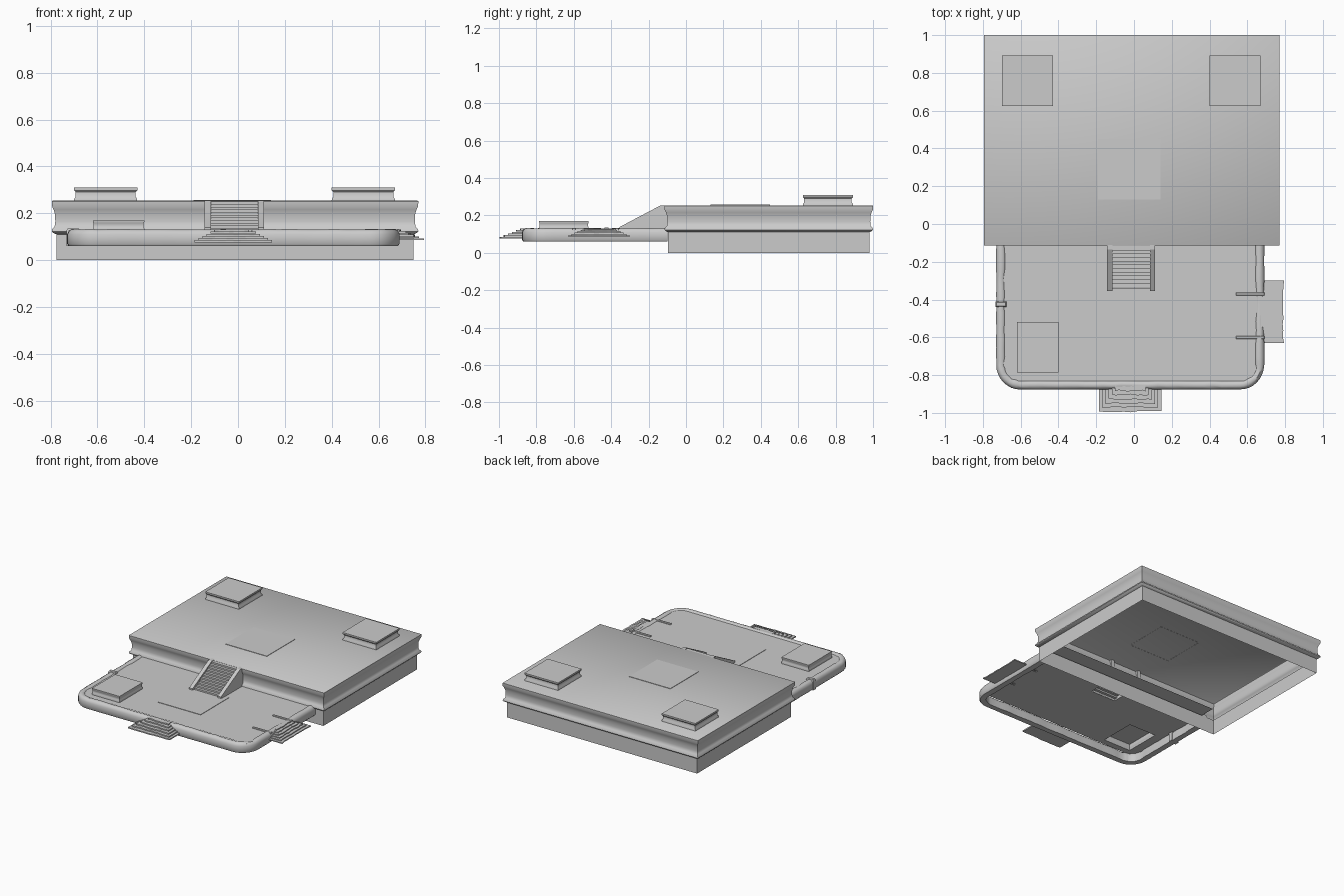
import bpy, bmesh, math, random
from mathutils import Vector

random.seed(4)
cube = bpy.data.objects.get("Cube")
if cube:
    bpy.data.objects.remove(cube, do_unlink=True)

stone = bpy.data.materials.new("grey stone")
stone.use_nodes = True
GREY = (0.6, 0.6, 0.6, 1)
stone.diffuse_color = GREY
stone.node_tree.nodes["Principled BSDF"].inputs["Base Color"].default_value = GREY


def finish(name, bm, smooth=None):
    bmesh.ops.remove_doubles(bm, verts=bm.verts, dist=0.00005)
    bmesh.ops.recalc_face_normals(bm, faces=bm.faces)
    mesh = bpy.data.meshes.new(name)
    bm.to_mesh(mesh)
    bm.free()
    mesh.materials.append(stone)
    ob = bpy.data.objects.new(name, mesh)
    bpy.context.collection.objects.link(ob)
    if smooth:
        bpy.ops.object.select_all(action='DESELECT')
        ob.select_set(True)
        bpy.context.view_layer.objects.active = ob
        bpy.ops.object.shade_smooth_by_angle(angle=math.radians(smooth))
    return ob


def loft(bm, rings, closed=True):
    """Skin a list of point rings with quads."""
    rows = [[bm.verts.new(p) for p in r] for r in rings]
    n = len(rows[0])
    for a, b in zip(rows, rows[1:]):
        for i in range(n if closed else n - 1):
            j = (i + 1) % n
            bm.faces.new((a[i], a[j], b[j], b[i]))
    return rows


def rect_ring(x0, x1, y0, y1, z, inset=0.0):
    x0, x1, y0, y1 = x0 + inset, x1 - inset, y0 + inset, y1 - inset
    return [(x0, y0, z), (x1, y0, z), (x1, y1, z), (x0, y1, z)]


def moulded_block(name, bounds, profile, smooth=40, bottom=False):
    """Rectangular block whose walls follow an (inset, z) profile."""
    bm = bmesh.new()
    rows = loft(bm, [rect_ring(*bounds, z, i) for i, z in profile])
    bm.faces.new(rows[-1])
    if bottom:
        bm.faces.new(rows[0])
    return finish(name, bm, smooth)


def extrude_x(name, profile, x0, x1, closed=True):
    """Push a (y, z) profile from x0 to x1."""
    bm = bmesh.new()
    rows = loft(bm, [[(x, y, z) for y, z in profile] for x in (x0, x1)], closed)
    if closed:
        for r in rows:
            bm.faces.new(r)
    return finish(name, bm)


# Upper terrace: hollow base with moulded cornice
PLATFORM = (-0.795, 0.77, -0.115, 1.0)
moulded_block("upper_terrace", PLATFORM, [
    (0.02, 0), (0.02, 0.11), (0.006, 0.116), (0, 0.123), (0.002, 0.133),
    (0.012, 0.142), (0.015, 0.165), (0.014, 0.195), (0.008, 0.215),
    (0.001, 0.23), (0, 0.251), (0.004, 0.254)], smooth=50)
moulded_block("upper_paving", (-0.19, 0.14, 0.13, 0.45), [(0, 0.253), (0, 0.257)])

# Pedestals on the upper terrace
for side, x in (("right", -0.70), ("left", 0.40)):
    moulded_block(side + "_pedestal", (x, x + 0.27, 0.625, 0.893), [
        (0, 0.254), (0.001, 0.262), (0.007, 0.27), (0.007, 0.29),
        (0, 0.298), (0, 0.309)])

# Lower terrace floor, open beneath the pedestal and the stairs
FLOOR = 0.124
POST = (-0.62, -0.40, -0.785, -0.52)
STAIR = (-0.12, 0.09, -0.34, -0.115)
xs = sorted([-0.69, 0.65, *POST[:2], *STAIR[:2]])
ys = sorted([-0.83, 0.0, *POST[2:], *STAIR[2:]])
bm = bmesh.new()
for xa, xb in zip(xs, xs[1:]):
    for ya, yb in zip(ys, ys[1:]):
        cx, cy = (xa + xb) / 2, (ya + yb) / 2
        if not any(h[0] < cx < h[1] and h[2] < cy < h[3] for h in (POST, STAIR)):
            bm.faces.new([bm.verts.new(p) for p in rect_ring(xa, xb, ya, yb, FLOOR)])
finish("lower_floor", bm)
moulded_block("lower_pedestal", POST, [
    (0, FLOOR), (0, 0.135), (0.003, 0.14), (0.003, 0.157), (0, 0.162), (0, 0.17)])

# Paving around the foot of the stairs
for name, b in (("paving_front", (-0.195, 0.145, -0.635, -0.34)),
                ("paving_right", (-0.195, -0.14, -0.34, -0.305)),
                ("paving_left", (0.115, 0.145, -0.34, -0.305))):
    moulded_block(name, b, [(0, FLOOR), (0, FLOOR + 0.003)])

# Worn rounded curb around the lower terrace
X0, X1, Y0, Y1, R = -0.73, 0.69, -0.877, -0.1, 0.13
STEPS = 14
path = []
for i in range(STEPS):
    path.append((X1, Y1 + (Y0 + R - Y1) * i / STEPS, 0.0))
for i in range(9):
    a = -math.pi / 2 * i / 8
    path.append((X1 - R + R * math.cos(a), Y0 + R + R * math.sin(a), a))
for i in range(1, 24):
    path.append((X1 - R + (X0 - X1 + 2 * R) * i / 24, Y0, -math.pi / 2))
for i in range(9):
    a = -math.pi / 2 * (1 + i / 8)
    path.append((X0 + R + R * math.cos(a), Y0 + R + R * math.sin(a), a))
for i in range(1, STEPS + 1):
    path.append((X0, Y0 + R + (Y1 - Y0 - R) * i / STEPS, -math.pi))
section = [(0.007, 0.06), (0, 0.07), (0, 0.11), (0.007, 0.126), (0.022, 0.133),
           (0.04, 0.131), (0.05, 0.122), (0.052, 0.1), (0.052, 0.06)]
bm = bmesh.new()
rings = []
for x, y, a in path:
    wear = random.uniform(0, 0.006)
    rings.append([(x - math.cos(a) * (d + wear * (0.3 if d < 0.02 else -1)),
                   y - math.sin(a) * (d + wear * (0.3 if d < 0.02 else -1)),
                   z - (wear * 0.6 if z > 0.12 else 0)) for d, z in section])
rows = loft(bm, rings)
bm.faces.new(rows[0])
bm.faces.new(rows[-1])
finish("curb", bm, 45)

# Low slabs flanking the side entrance, and the curb joint opposite
for name, y in (("entrance_slab_back", -0.37), ("entrance_slab_front", -0.60)):
    moulded_block(name, (0.54, 0.69, y - 0.008, y + 0.008),
                  [(0, 0.12), (0, 0.129), (0.003, 0.132)])
moulded_block("curb_joint", (-0.733, -0.675, -0.44, -0.41),
              [(0, 0.06), (0, 0.125), (0.005, 0.135)], bottom=True)

# Stairs between the terraces: stepped sheet between sloped cheeks
N = 11
run, rise = 0.215 / N, (0.25 - FLOOR) / N
treads = []
for i in range(N):
    y, z = -0.335 + i * run, FLOOR + i * rise
    treads += [(y, z), (y, z + rise)]
treads.append((-0.112, 0.25))
extrude_x("stair_treads", treads, -0.118, 0.088, closed=False)
cheek = [(-0.355, FLOOR), (-0.355, 0.138), (-0.135, 0.254), (-0.1, 0.254), (-0.1, FLOOR)]
extrude_x("right_stair_cheek", cheek, -0.143, -0.115)
extrude_x("left_stair_cheek", cheek, 0.085, 0.112)


def worn_steps(name, centre, out, base, reach):
    """Stack of ragged slabs that shrink towards the curb."""
    out = Vector((*out, 0))
    along = Vector((-out.y, out.x, 0))
    bm = bmesh.new()
    layers = 6
    thick = (0.131 - base) / layers
    for k in range(layers):
        t = k / (layers - 1)
        half, depth = 0.165 - 0.085 * t, reach * (1 - t) + 0.012 * t
        z = base + k * thick
        slab = []
        for i in range(11):
            s = half * (i / 5 - 1)
            slab.append(Vector((*centre, z)) + along * s
                        + out * (depth - random.uniform(0, 0.008)))
        slab += [Vector((*centre, z)) + along * s - out * 0.02 for s in (half, -half)]
        rows = loft(bm, [slab, [p + Vector((0, 0, thick * 0.95)) for p in slab]])
        for r in rows:
            bm.faces.new(r)
    return finish(name, bm)


# Approach steps at the front and at the side
worn_steps("front_steps", (-0.02, -0.875), (0, -1), 0.076, 0.122)
worn_steps("side_steps", (0.685, -0.465), (1, 0), 0.086, 0.11)
